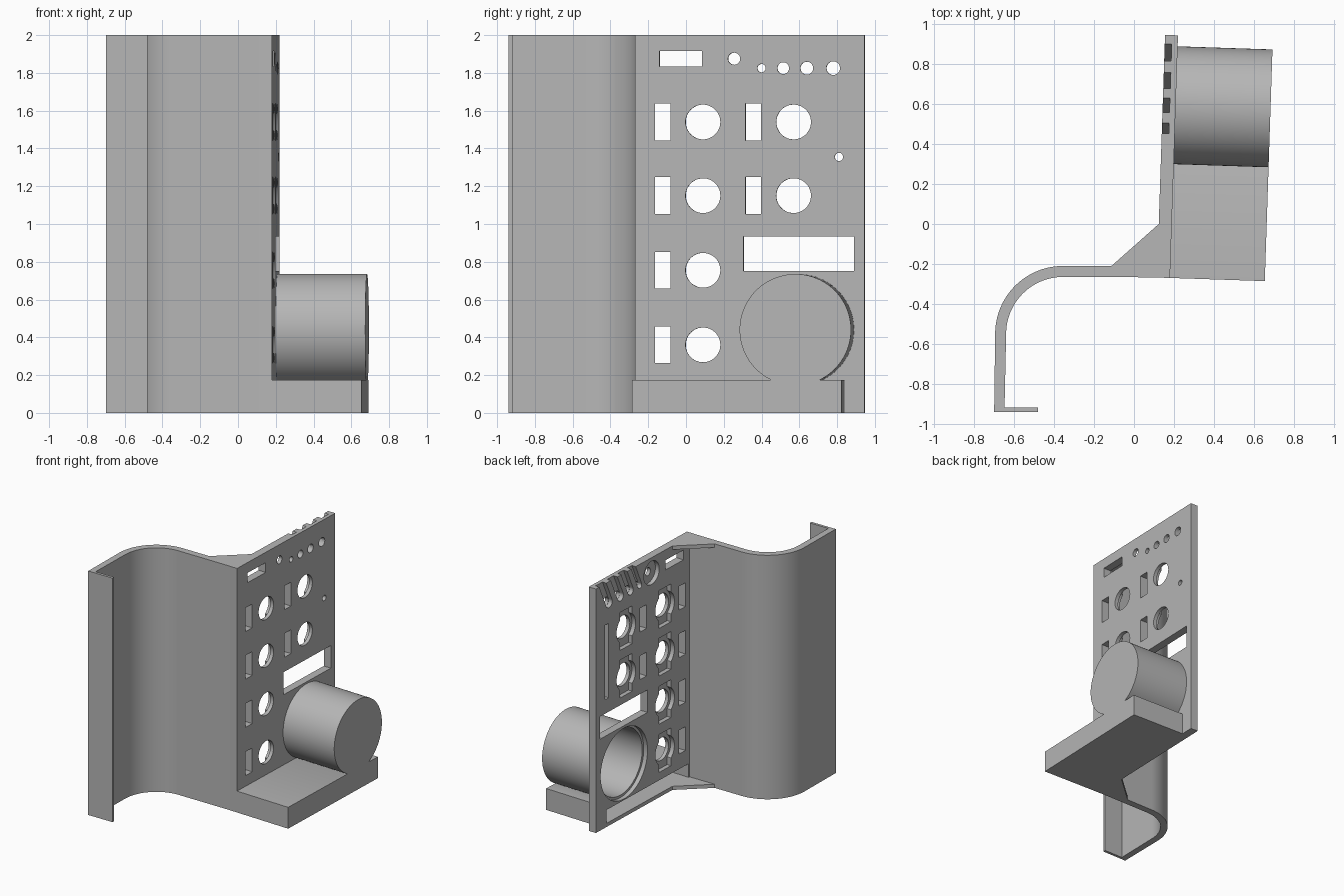
import bpy, bmesh
from math import sin, cos, pi, radians
from mathutils import Matrix, Vector

cube = bpy.data.objects.get("Cube")
if cube:
    bpy.data.objects.remove(cube)

grey = bpy.data.materials.new("plain grey")
grey.use_nodes = True
COLOUR = (0.47, 0.47, 0.47, 1)
grey.diffuse_color = COLOUR
grey.node_tree.nodes["Principled BSDF"].inputs["Base Color"].default_value = COLOUR

# The panel leans slightly off the y axis; its frame has x out of the face, y along it
TILT = Matrix.Translation((0.18, -0.27, 0)) @ Matrix.Rotation(radians(-1.9), 4, 'Z')
THICK = 0.065
LENGTH = 1.215
START = 0.27      # shifts y readings to distances along the panel
POCKET = -0.03    # floor of the rear pockets


def rect(y0, y1, z0, z1):
    return [(y0, z0), (y1, z0), (y1, z1), (y0, z1)]


def arc(cy, cz, r, a0=0, a1=2 * pi, n=48):
    return [(cy + r * cos(a0 + (a1 - a0) * i / n), cz + r * sin(a0 + (a1 - a0) * i / n))
            for i in range(n + 1)]


def circle(cy, cz, r, n=48):
    return arc(cy, cz, r, n=n)[:-1]


def add_prism(bm, profile, lo, hi, axis='X'):
    """Extrude a closed profile along x (profile in yz) or z (profile in xy)."""
    def place(p, d):
        return (d, p[0], p[1]) if axis == 'X' else (p[0], p[1], d)
    a = [bm.verts.new(place(p, lo)) for p in profile]
    b = [bm.verts.new(place(p, hi)) for p in profile]
    faces = [bm.faces.new(a), bm.faces.new(b)]
    for i in range(len(a)):
        j = (i + 1) % len(a)
        faces.append(bm.faces.new((a[i], a[j], b[j], b[i])))
    bmesh.ops.recalc_face_normals(bm, faces=faces)


def make(name, prisms, matrix=Matrix(), axis='X'):
    bm = bmesh.new()
    for profile, lo, hi in prisms:
        add_prism(bm, profile, lo, hi, axis)
    mesh = bpy.data.meshes.new(name)
    bm.to_mesh(mesh)
    bm.free()
    ob = bpy.data.objects.new(name, mesh)
    ob.matrix_world = matrix
    mesh.materials.append(grey)
    bpy.context.collection.objects.link(ob)
    return ob


def cut(ob, prisms):
    cutter = make("cutter", prisms, ob.matrix_world.copy())
    cutter.hide_render = True
    bpy.context.view_layer.update()
    mod = ob.modifiers.new("cut", 'BOOLEAN')
    mod.operation = 'DIFFERENCE'
    mod.solver = 'EXACT'
    mod.use_self = True
    mod.object = cutter
    bpy.ops.object.select_all(action='DESELECT')
    bpy.context.view_layer.objects.active = ob
    ob.select_set(True)
    bpy.ops.object.modifier_apply(modifier=mod.name)
    bpy.data.objects.remove(cutter)


def shift(profile):
    return [(y + START, z) for y, z in profile]


# Cup and base dimensions
CUP = (0.595 + START, 0.44)
CUP_R, CUP_IN, REACH = 0.295, 0.27, 0.475
cavity = rect(0.07, 1.08, 0.03, 0.14)

# Panel openings
sockets = [(0.09, z) for z in (0.36, 0.755, 1.15, 1.54)] + [(0.57, z) for z in (1.15, 1.54)]
lamps = [(0.40, 0.022), (0.515, 0.031), (0.64, 0.034), (0.78, 0.036)]
LAMP_Z = 1.825
through = [rect(-0.14, 0.085, 1.835, 1.915), rect(0.305, 0.89, 0.75, 0.935),
           circle(0.255, 1.875, 0.032), circle(0.81, 1.355, 0.022)]
pockets = [circle(0.255, 1.875, 0.095), rect(0.787, 0.833, 1.05, 1.66)]
for y, z in sockets:
    through += [circle(y, z, 0.092),
                rect(y - 0.255, y - 0.172, z - 0.097, z + 0.098)]
    pockets += [circle(y, z, 0.118), rect(y - 0.075, y + 0.075, z - 0.155, z + 0.155)]

# Lamp holes with slanted wire grooves running out of the top edge
slant = Vector((0.078, 0.175)).normalized()
side = Vector((slant.y, -slant.x))
for y, r in lamps:
    through.append(circle(y, LAMP_Z, r))
    centre, w = Vector((y, LAMP_Z)), r * 1.08
    outline = [centre + w * (cos(t) * side - sin(t) * slant)
               for t in [pi * i / 16 for i in range(17)]]
    far = centre + slant * 0.3
    pockets.append([tuple(p) for p in outline + [far - side * w, far + side * w]])

panel = make("control_panel", [(rect(0, LENGTH, 0, 2), -THICK, 0)], TILT)
cut(panel, [(shift(p), -0.2, POCKET) for p in pockets]
    + [(circle(*CUP, CUP_R - 0.005, 96), -0.2, POCKET)])
cut(panel, [(shift(p), -0.3, 0.1) for p in through]
    + [(circle(*CUP, CUP_IN, 96), -0.3, 0.1), (cavity, -0.3, 0.1)])

# Hollow base tray, open at the back of the panel
base = make("base_tray", [(rect(0, 1.11, 0, 0.175), 0, REACH)], TILT)
cut(base, [(cavity, -0.1, REACH - 0.03)])
cut(base, [(circle(*CUP, CUP_IN + 0.01, 96), -0.1, REACH - 0.02)])

# Round cup with a closed front
cup = make("round_cup", [(circle(*CUP, CUP_R, 96), 0, REACH)], TILT)
cut(cup, [(circle(*CUP, CUP_IN, 96), -0.1, REACH - 0.025)])

# Curved side wall with its return lip
bend = (-0.355, -0.55)
outer = arc(*bend, 0.34, pi / 2, pi, 32)
inner = arc(*bend, 0.285, pi, pi / 2, 32)
lip = [(-0.70, -0.94), (-0.48, -0.94), (-0.48, -0.918), (-0.648, -0.918)]
wall = make("curved_wall", [([(0.13, -0.21)] + outer + lip + inner + [(0.13, -0.267)], 0, 2)],
            axis='Z')

# Triangular corner braces at top and bottom
triangle = [(0.124, 0.0), (-0.115, -0.212), (0.117, -0.212)]
braces = make("corner_braces", [(triangle, 0, 0.03), (triangle, 1.97, 2)], axis='Z')

for ob in (panel, base, cup, wall, braces):
    bpy.ops.object.select_all(action='DESELECT')
    bpy.context.view_layer.objects.active = ob
    ob.select_set(True)
    bpy.ops.object.shade_smooth_by_angle(angle=radians(30))
